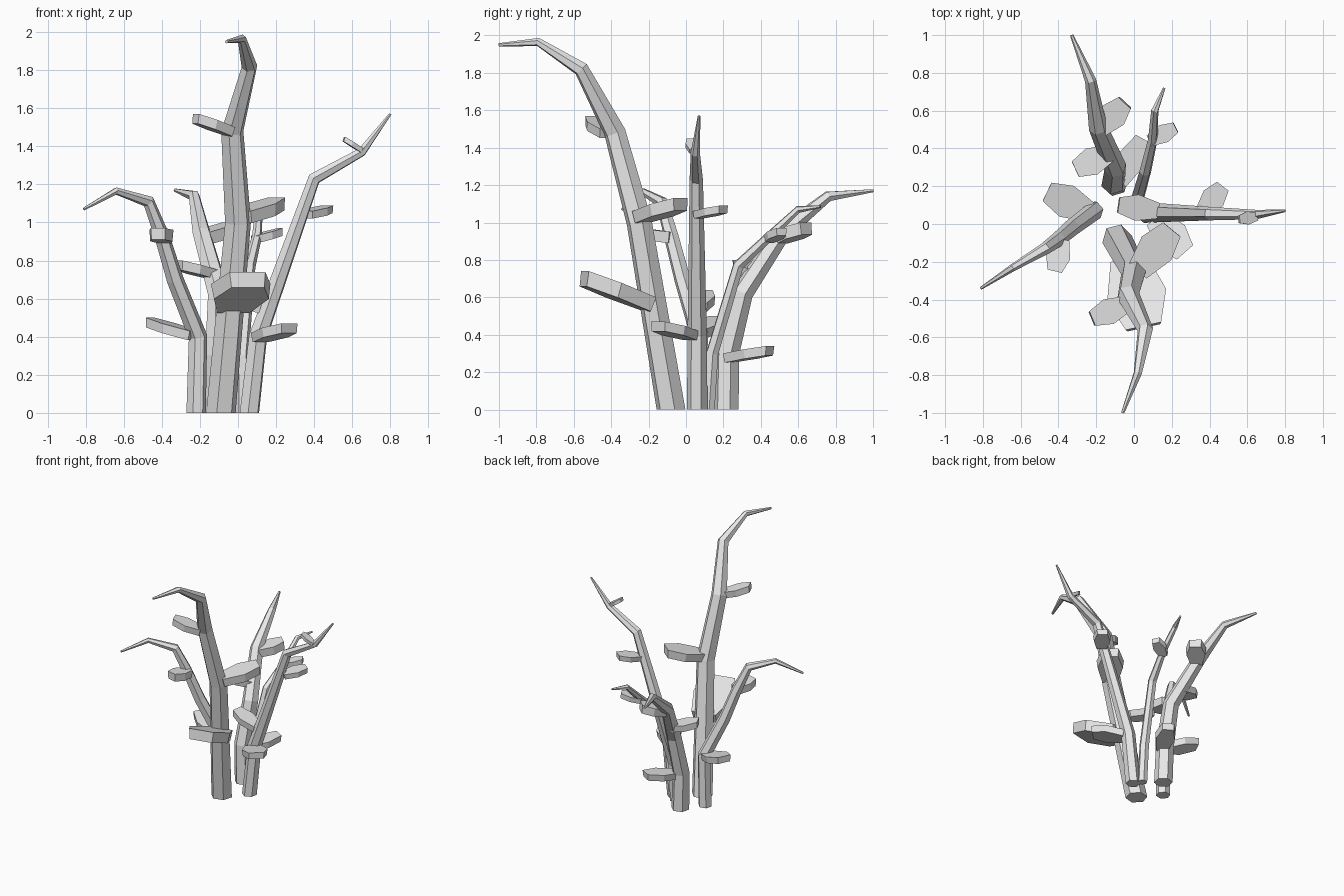
import bpy, bmesh, math
from mathutils import Vector

cube = bpy.data.objects.get("Cube")
if cube:
    bpy.data.objects.remove(cube, do_unlink=True)

mat = bpy.data.materials.new("pale_grey")
mat.use_nodes = True
GREY = (0.8, 0.8, 0.8, 1)
mat.diffuse_color = GREY
mat.node_tree.nodes["Principled BSDF"].inputs["Base Color"].default_value = GREY


def loft(name, rings):
    """Skin a list of equal rings and cap both ends, flat shaded."""
    bm = bmesh.new()
    loops = [[bm.verts.new(p) for p in ring] for ring in rings]
    n = len(loops[0])
    for a, b in zip(loops, loops[1:]):
        for i in range(n):
            j = (i + 1) % n
            bm.faces.new((a[i], a[j], b[j], b[i]))
    bm.faces.new(loops[0])
    bm.faces.new(loops[-1])
    bmesh.ops.recalc_face_normals(bm, faces=bm.faces)
    mesh = bpy.data.meshes.new(name)
    bm.to_mesh(mesh)
    bm.free()
    mesh.materials.append(mat)
    obj = bpy.data.objects.new(name, mesh)
    bpy.context.collection.objects.link(obj)


def branch(name, turn, path):
    """Six-sided tapering branch through (x, y, z, radius) points."""
    pts = [Vector(p[:3]) for p in path]
    segs = [(b - a).normalized() for a, b in zip(pts, pts[1:])]
    tangent = Vector((0, 0, 1))
    spokes = [Vector((math.cos(turn + k * math.pi / 3),
                      math.sin(turn + k * math.pi / 3), 0)) for k in range(6)]
    rings = []
    for i, (p, q) in enumerate(zip(pts, path)):
        if i:
            new = (segs[i - 1] + segs[min(i, len(segs) - 1)]).normalized()
            rot = tangent.rotation_difference(new)
            spokes = [rot @ s for s in spokes]
            tangent = new
        rings.append([p + s * q[3] for s in spokes])
    loft(name, rings)


def shelf(name, inner, outer, width, thick):
    """Fan-shaped bracket growing from the inner to the outer point."""
    a, b = Vector(inner), Vector(outer)
    out = b - a
    side = Vector((0, 0, 1)).cross(out).normalized() * width
    down = side.cross(out).normalized() * thick
    if down.z > 0:
        down.negate()
    fan = [(0, -.3), (.55, -.5), (1, -.3), (1, .3), (.55, .5), (0, .3)]
    top = [a + out * u + side * v for u, v in fan]
    low = [a + out * u * .95 + side * v * .92 + down for u, v in fan]
    loft(name, [top, low])


# Branches
branch("front_branch", 0.25, [
    (-.09, -.08, 0, .08), (0, -.25, 1, .07), (-.03, -.38, 1.48, .06),
    (.06, -.56, 1.82, .042), (.02, -.79, 1.965, .023), (-.06, -1, 1.95, .009)])
branch("left_branch", 0.4, [
    (.06, .06, 0, .055), (.105, .06, .4, .052), (.4, .055, 1.23, .036),
    (.65, .05, 1.37, .025), (.8, .07, 1.57, .007)])
branch("right_branch", 0.2, [
    (-.22, .07, 0, .052), (-.21, .07, .4, .05), (-.33, -.02, .7, .045),
    (-.4, -.08, .93, .04), (-.47, -.13, 1.11, .033),
    (-.64, -.23, 1.165, .02), (-.81, -.34, 1.07, .008)])
branch("back_branch", 0.3, [
    (-.1, .215, 0, .068), (-.11, .22, .3, .066), (-.1, .3, .62, .06),
    (-.19, .51, .94, .05), (-.23, .76, 1.14, .03), (-.33, 1, 1.17, .009)])
branch("thin_back_branch", 0.1, [
    (.02, .12, 0, .036), (.02, .14, .3, .036), (.06, .28, .77, .032),
    (.1, .45, .93, .026), (.11, .6, 1.07, .02), (.16, .72, 1.085, .007)])

# Bracket shelves
SHELVES = {
    "front_low_shelf": ((-.03, -.18, .6), (.05, -.54, .74), .32, .08),
    "front_middle_shelf": ((.02, -.25, 1.06), (.2, -.03, 1.13), .2, .065),
    "front_high_shelf": ((-.03, -.42, 1.5), (-.22, -.5, 1.57), .14, .05),
    "left_low_shelf": ((.11, .03, .42), (.27, -.15, .47), .19, .05),
    "left_inner_shelf": ((.13, .07, .57), (-.08, .1, .64), .14, .05),
    "left_middle_shelf": ((.36, .06, 1.06), (.47, .2, 1.09), .13, .04),
    "left_high_shelf": ((.655, .04, 1.39), (.56, .025, 1.45), .07, .025),
    "right_high_shelf": ((-.38, -.08, .95), (-.42, -.25, .97), .13, .06),
    "right_low_shelf": ((-.23, .06, .43), (-.46, .17, .5), .18, .05),
    "back_side_shelf": ((-.12, .38, .75), (-.31, .29, .8), .15, .05),
    "back_high_shelf": ((-.18, .5, .95), (-.05, .64, 1), .15, .065),
    "back_low_shelf": ((-.08, .22, .3), (.05, .45, .34), .15, .05),
    "thin_back_shelf": ((.08, .44, .93), (.22, .51, .97), .1, .04),
}
for label, spec in SHELVES.items():
    shelf(label, *spec)
